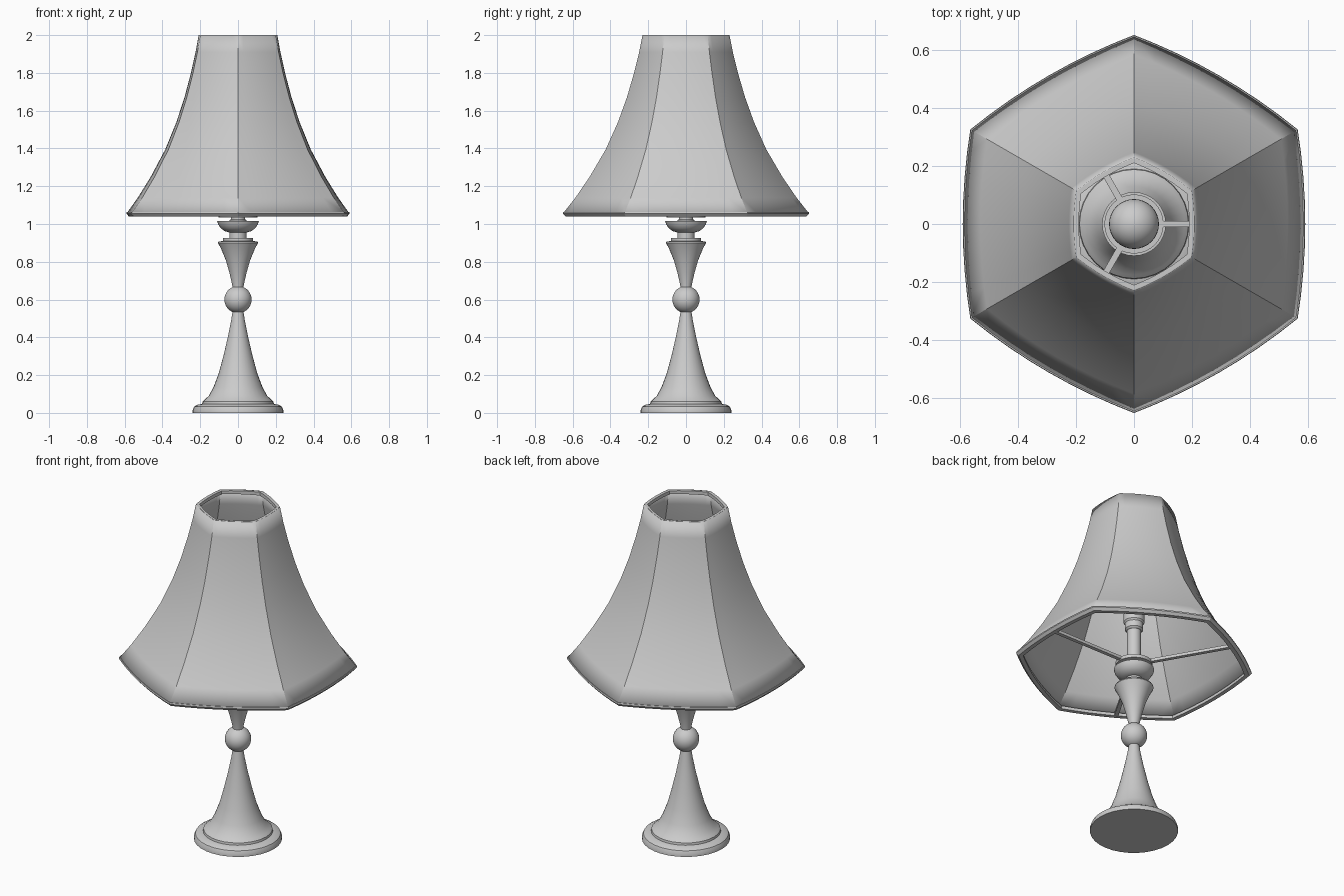
import bpy
import bmesh
from math import sin, cos, pi, radians
from mathutils import Matrix, Vector

cube = bpy.data.objects.get("Cube")
if cube:
    bpy.data.objects.remove(cube, do_unlink=True)

grey = bpy.data.materials.new("plain grey")
grey.use_nodes = True
grey.diffuse_color = (0.6, 0.6, 0.6, 1)
grey.node_tree.nodes["Principled BSDF"].inputs["Base Color"].default_value = (0.6, 0.6, 0.6, 1)


def circle(steps=32):
    return [Vector((cos(2 * pi * i / steps), sin(2 * pi * i / steps))) for i in range(steps)]


def bowed_hexagon(steps=8, bow=0.04):
    """Unit hexagon with corners on the y axis and gently bowed sides."""
    points = []
    for side in range(6):
        a, b = (Vector((sin(k * pi / 3), cos(k * pi / 3))) for k in (side, side + 1))
        out = (a + b).normalized()
        for i in range(steps):
            t = i / steps
            points.append(a.lerp(b, t) + out * bow * 4 * t * (1 - t))
    return points


def finish(name, bm):
    bmesh.ops.recalc_face_normals(bm, faces=bm.faces)
    mesh = bpy.data.meshes.new(name)
    bm.to_mesh(mesh)
    bm.free()
    mesh.materials.append(grey)
    obj = bpy.data.objects.new(name, mesh)
    bpy.context.collection.objects.link(obj)
    return obj


def smooth(obj, angle=30):
    bpy.ops.object.select_all(action='DESELECT')
    obj.select_set(True)
    bpy.context.view_layer.objects.active = obj
    bpy.ops.object.shade_smooth_by_angle(angle=radians(angle))


def loft(name, profile, outline, ends="caps"):
    """Stack scaled outlines along a (radius, z) profile; ends: caps, open or loop."""
    bm = bmesh.new()
    rings = [[bm.verts.new((p.x * r, p.y * r, z)) for p in outline] for r, z in profile]
    pairs = list(zip(rings, rings[1:]))
    if ends == "loop":
        pairs.append((rings[-1], rings[0]))
    count = len(outline)
    for low, high in pairs:
        for i in range(count):
            j = (i + 1) % count
            bm.faces.new((low[i], low[j], high[j], high[i]))
    if ends == "caps":
        bm.faces.new(rings[0])
        bm.faces.new(rings[-1])
    obj = finish(name, bm)
    smooth(obj)
    return obj


round_outline = circle()
hex_outline = bowed_hexagon()

# Turned body
loft("base", [(0.24, 0), (0.24, 0.015), (0.232, 0.033), (0.215, 0.043), (0.19, 0.047),
              (0.188, 0.06), (0.175, 0.072), (0.155, 0.09), (0.13, 0.135), (0.102, 0.21),
              (0.075, 0.31), (0.052, 0.41), (0.036, 0.49), (0.027, 0.55)], round_outline)
loft("cup", [(0.028, 0.65), (0.031, 0.68), (0.045, 0.74), (0.065, 0.81), (0.09, 0.87),
             (0.106, 0.9), (0.104, 0.907), (0.08, 0.91), (0.08, 0.925), (0.045, 0.926),
             (0.045, 0.97)], round_outline)
loft("dish", [(0.045, 0.955), (0.07, 0.962), (0.092, 0.978), (0.106, 1.0), (0.11, 1.015),
              (0.102, 1.015), (0.085, 0.995), (0.045, 0.985)], round_outline)

# Ball joint
bm = bmesh.new()
bmesh.ops.create_uvsphere(bm, u_segments=32, v_segments=16, radius=0.072,
                          matrix=Matrix.Translation((0, 0, 0.6)))
smooth(finish("ball", bm))

# Stem, socket and bulb
loft("stem", [(0.045, 0.97), (0.045, 1.02), (0.038, 1.025), (0.038, 1.27)], round_outline)
loft("socket", [(0.04, 1.255), (0.05, 1.265), (0.05, 1.3), (0.057, 1.31), (0.057, 1.36),
                (0.04, 1.365)], round_outline)
bulb = [(0.036, 1.36), (0.038, 1.39), (0.05, 1.42)]
bulb += [(0.086 * cos(a), 1.49 + 0.086 * sin(a)) for a in (radians(d) for d in range(-40, 90, 10))]
bulb.append((0.004, 1.576))
loft("bulb", bulb, round_outline)

# Shade with its rim frames
shade = loft("shade", [(0.648, 1.06), (0.585, 1.14), (0.51, 1.25), (0.425, 1.395), (0.36, 1.54),
                       (0.313, 1.67), (0.275, 1.8), (0.248, 1.91), (0.23, 2.0)],
             hex_outline, "open")
wall = shade.modifiers.new("wall", 'SOLIDIFY')
wall.thickness = 0.008
wall.offset = -1
loft("shade_top_frame", [(0.226, 2.0), (0.21, 2.0), (0.21, 1.98), (0.226, 1.98)],
     hex_outline, "loop")
loft("shade_bottom_frame", [(0.65, 1.064), (0.652, 1.055), (0.638, 1.04), (0.612, 1.04),
                            (0.615, 1.06)], hex_outline, "loop")

# Centre ring and the three spokes that carry the shade
loft("centre_ring", [(0.102, 1.035), (0.102, 1.055), (0.082, 1.055), (0.082, 1.035)],
     round_outline, "loop")
loft("ring_collar", [(0.084, 1.035), (0.084, 1.045), (0.03, 1.045), (0.03, 1.035)],
     round_outline, "loop")
for number in range(3):
    bm = bmesh.new()
    size = Matrix.Diagonal((0.48, 0.022, 0.018, 1))
    turn = Matrix.Rotation(number * 2 * pi / 3, 4, 'Z')
    bmesh.ops.create_cube(bm, size=1, matrix=turn @ Matrix.Translation((0.33, 0, 1.05)) @ size)
    finish(f"spoke_{number + 1}", bm)
